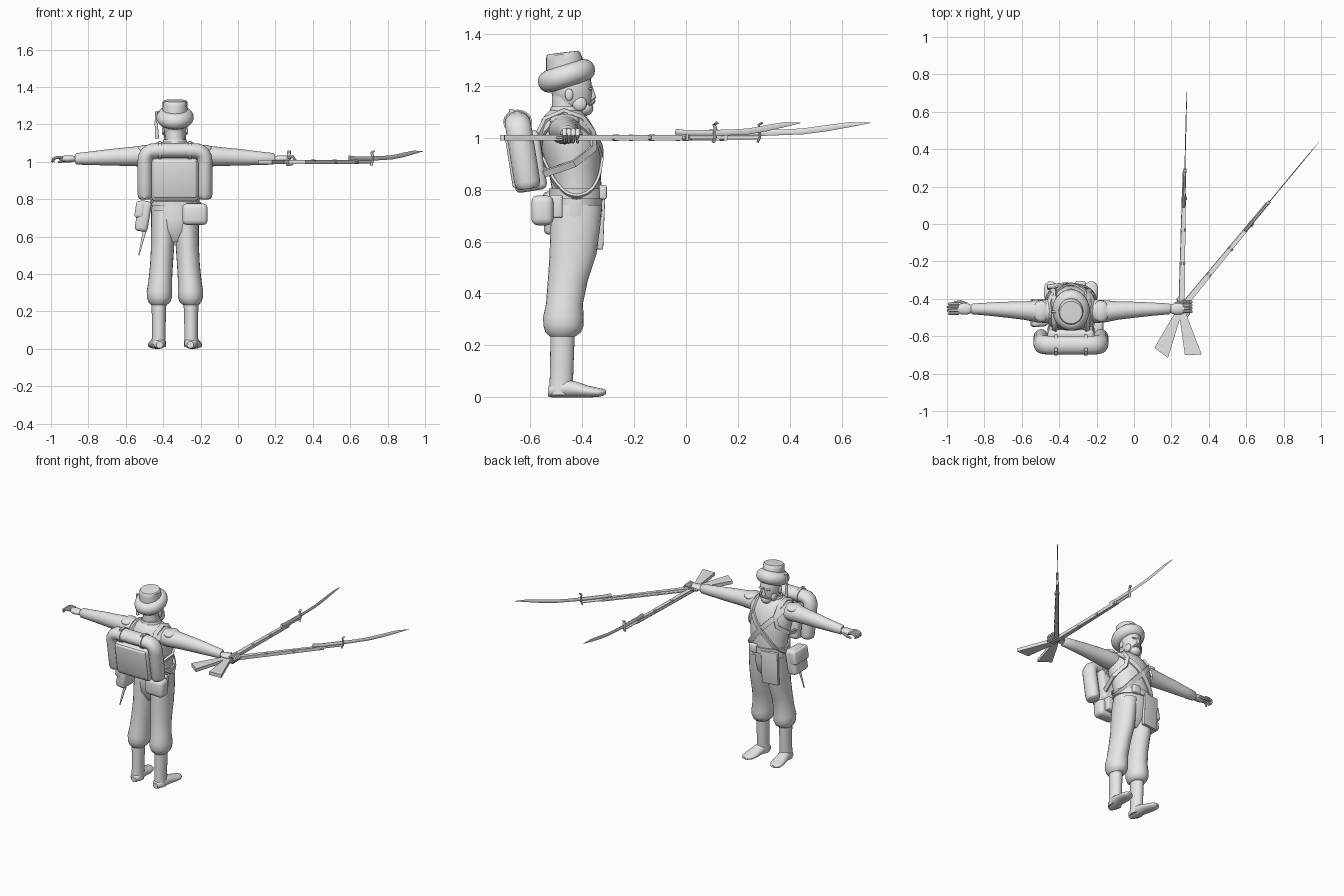
import bpy, bmesh, math
from mathutils import Vector, Matrix

if "Cube" in bpy.data.objects:
    bpy.data.objects.remove(bpy.data.objects["Cube"])

CX = -0.337  # body axis
grey = bpy.data.materials.new("plain grey")
grey.diffuse_color = (0.8, 0.8, 0.8, 1)
grey.use_nodes = True
grey.node_tree.nodes["Principled BSDF"].inputs["Base Color"].default_value = grey.diffuse_color


def finish(name, bm, angle=40):
    bmesh.ops.recalc_face_normals(bm, faces=bm.faces)
    me = bpy.data.meshes.new(name)
    bm.to_mesh(me)
    bm.free()
    me.materials.append(grey)
    me.polygons.foreach_set("use_smooth", [True] * len(me.polygons))
    me.set_sharp_from_angle(angle=math.radians(angle))
    ob = bpy.data.objects.new(name, me)
    bpy.context.collection.objects.link(ob)
    return ob


def skin(bm, rings, closed=False):
    vs = [[bm.verts.new(p) for p in r] for r in rings]
    n = len(vs[0])
    for i in range(len(vs) if closed else len(vs) - 1):
        a, b = vs[i], vs[(i + 1) % len(vs)]
        for j in range(n):
            bm.faces.new((a[j], a[(j + 1) % n], b[(j + 1) % n], b[j]))
    if not closed:
        bm.faces.new(vs[0])
        bm.faces.new(vs[-1])


def loft(name, secs, axis="z", n=24, shear=0, y0=0):
    """Ellipse sections (position, centre 1, centre 2, radius 1, radius 2) along an axis."""
    rings = []
    for t, c1, c2, r1, r2 in secs:
        ring = []
        for k in range(n):
            a = math.tau * k / n
            p, q = c1 + r1 * math.cos(a), c2 + r2 * math.sin(a)
            v = {"x": (t, p, q), "y": (p, t, q), "z": (p, q, t)}[axis]
            ring.append((v[0], v[1], v[2] + shear * (v[1] - y0)))
        rings.append(ring)
    bm = bmesh.new()
    skin(bm, rings)
    return finish(name, bm)


def sweep(name, pts, hint, hw, ht, closed=False, n=12, taper=None):
    """Sweep an ellipse (or a flat band when n is 4); hint(point) gives the thickness direction."""
    pts = [Vector(p) for p in pts]
    rings, m = [], len(pts)
    for i, p in enumerate(pts):
        a = pts[(i - 1) % m] if closed or i else p
        b = pts[(i + 1) % m] if closed or i < m - 1 else p
        t = (b - a).normalized()
        side = t.cross(Vector(hint(p))).normalized()
        up = side.cross(t)
        s = taper[i] if taper else 1
        k = math.sqrt(2) if n == 4 else 1
        rings.append([p + side * (hw * s * k * math.cos(math.tau * (j + .5) / n))
                      + up * (ht * s * k * math.sin(math.tau * (j + .5) / n)) for j in range(n)])
    bm = bmesh.new()
    skin(bm, rings, closed)
    return finish(name, bm)


def box(name, c, size, bevel=0.008, rot=(0, 0, 0)):
    bm = bmesh.new()
    bmesh.ops.create_cube(bm, size=1)
    bmesh.ops.scale(bm, vec=size, verts=bm.verts)
    if bevel:
        bmesh.ops.bevel(bm, geom=bm.edges[:], offset=bevel, segments=3, affect="EDGES", profile=.5)
    m = Matrix.Translation(c)
    for ax, r in zip("XYZ", rot):
        m = m @ Matrix.Rotation(r, 4, ax)
    bm.transform(m)
    return finish(name, bm)


def ball(name, c, r):
    bm = bmesh.new()
    bmesh.ops.create_uvsphere(bm, u_segments=20, v_segments=12, radius=1)
    bm.transform(Matrix.Translation(c) @ Matrix.Diagonal((*r, 1)))
    return finish(name, bm)


UP = lambda p: (0, 0, 1)
BACK = lambda p: (0, 1, 0)

# torso and pelvis
TORSO = [(.72, -.425, .122, .098), (.80, -.42, .120, .096), (.88, -.43, .132, .10), (.96, -.445, .142, .115),
         (1.03, -.46, .14, .11), (1.07, -.465, .12, .09), (1.09, -.465, .095, .075), (1.11, -.462, .055, .056)]
loft("jacket", [(z, CX, y, rx, ry) for z, y, rx, ry in TORSO], n=32)
loft("trouser_seat", [(.57, CX, -.435, .04, .05), (.63, CX, -.43, .11, .09), (.70, CX, -.425, .127, .1),
                      (.79, CX, -.42, .124, .099)], n=32)
loft("collar", [(1.085, CX, -.462, .072, .066), (1.12, CX, -.462, .06, .058)])


def torso_point(a, z, out):
    for lo, hi in zip(TORSO, TORSO[1:]):
        if z <= hi[0] or hi is TORSO[-1]:
            f = (z - lo[0]) / (hi[0] - lo[0])
            y, rx, ry = (lo[i] + f * (hi[i] - lo[i]) for i in (1, 2, 3))
            return (CX + (rx + out) * math.cos(a), y + (ry + out) * math.sin(a), z)


# belt, crossed shoulder straps and knapsack straps
radial = lambda p: p - Vector((CX, -.45, .95))
A = [math.tau * k / 48 for k in range(48)]
sweep("waist_belt", [torso_point(a, .785, .005) for a in A], lambda p: (p.x - CX, p.y + .42, 0), .02, .006, True, 4)
for s in (-1, 1):
    sweep("cross_strap", [torso_point(a, .925 + s * .155 * math.cos(a), .006) for a in A], radial, .016, .005, True, 4)
    x = CX + s * .088
    sweep("pack_strap", [(x, -.565, .86), (x, -.575, 1.0), (x, -.54, 1.07), (x, -.47, 1.10), (x, -.40, 1.075),
                         (x, -.36, 1.02), (CX + s * .105, -.355, .96), (CX + s * .143, -.43, .90),
                         (CX + s * .11, -.55, .86)], radial, .013, .007, n=4)

# legs, boots, feet, arms and shoulder wings
for s in (-1, 1):
    loft("trouser_leg", [(z, CX + s * d, y, rx, ry) for z, d, y, rx, ry in (
        (.235, .085, -.475, .042, .05), (.25, .083, -.473, .058, .068), (.275, .083, -.472, .067, .077),
        (.31, .083, -.472, .068, .078), (.36, .079, -.468, .063, .071), (.45, .072, -.455, .061, .077),
        (.55, .066, -.435, .062, .09), (.65, .063, -.427, .065, .096), (.74, .06, -.42, .064, .097))])
    loft("gaiter", [(z, CX + s * .086, y, rx, ry) for z, y, rx, ry in (
        (.01, -.483, .038, .044), (.06, -.48, .036, .045), (.12, -.478, .036, .045), (.25, -.475, .04, .047))])
    loft("shoe", [(y, CX + s * (.086 + .12 * (y + .5)), cz, rx, rz) for y, cz, rx, rz in (
        (-.532, .022, .018, .018), (-.515, .028, .033, .028), (-.46, .035, .038, .035), (-.42, .03, .04, .03),
        (-.38, .023, .044, .023), (-.34, .019, .04, .018), (-.318, .02, .027, .013), (-.308, .021, .012, .007))], "y")
    loft("sleeve", [(CX + s * d, y, z, ry, rz) for d, y, z, ry, rz in (
        (.07, -.465, 1.03, .055, .05), (.13, -.467, 1.03, .063, .056), (.18, -.467, 1.03, .059, .055),
        (.25, -.463, 1.028, .049, .05), (.35, -.458, 1.024, .042, .044), (.45, -.455, 1.019, .034, .036),
        (.525, -.454, 1.016, .029, .031), (.535, -.454, 1.016, .022, .022))], "x")
    ball("shoulder_wing", (CX + s * .16, -.467, 1.066), (.045, .058, .024))
    ball("palm", (CX + s * .57, -.454, 1.016), (.05, .031, .019))
    # fingers: open hand on one side, closed grip on the other
    for i in range(4):
        y, r = -.478 + i * .017, (.6, .57, .58, .53)[i]
        x0 = CX + s * .60
        tip = .663 - abs(i - 1.5) * .008
        pts = ([(x0, y, 1.022), (CX - .63, y * 1.02 + .009, 1.024), (CX - .65, y * 1.02 + .009, 1.016),
                (CX - tip, y * 1.02 + .009, .998)] if s < 0 else
               [(x0, y + .01, 1.022), (CX + .63, y + .01, 1.028), (CX + .642, y + .01, 1.01),
                (CX + .625, y + .01, .985), (CX + .595, y + .01, .982)])
        sweep("finger", pts, BACK, .009, .009, n=8, taper=[1, 1, .95, .7, .6][:len(pts)])
    sweep("thumb", [(CX + s * .55, -.43, 1.01), (CX + s * .59, -.415, 1.005), (CX + s * .625, -.418, .998)],
          UP, .009, .009, n=8, taper=[1, 1, .6])

# head, face and beard
loft("neck", [(1.08, CX, -.465, .05, .052), (1.2, CX, -.46, .05, .055)])
loft("head", [(1.095, CX, -.405, .02, .025), (1.11, CX, -.42, .04, .05), (1.14, CX, -.437, .055, .073),
              (1.18, CX, -.44, .061, .08), (1.23, CX, -.445, .063, .078), (1.27, CX, -.46, .05, .06)])
loft("nose", [(1.145, CX, -.365, .010, .008), (1.152, CX, -.36, .014, .015), (1.17, CX, -.362, .009, .012),
              (1.2, CX, -.368, .007, .008)], n=10)
ball("beard", (CX, -.389, 1.113), (.036, .032, .03))
for s in (-1, 1):
    sweep("moustache", [(CX, -.356, 1.141), (CX + s * .02, -.359, 1.136), (CX + s * .036, -.372, 1.125)],
          UP, .008, .008, n=8, taper=[1, 1, .4])
    ball("whisker", (CX + s * .045, -.41, 1.13), (.014, .028, .028))
    ball("brow", (CX + s * .025, -.368, 1.188), (.018, .009, .006))
    ball("ear", (CX + s * .062, -.45, 1.165), (.008, .016, .023))

# hat with rolled band, crown and tassel
sweep("hat_roll", [(CX + .058 * math.cos(a), -.46 + .068 * math.sin(a), 1.238 + .022 * math.sin(a)) for a in A],
      lambda p: (0, -.2, 1), .042, .043, True, 16)
loft("hat_crown", [(1.24, CX, -.465, .068, .074), (1.30, CX, -.469, .066, .070), (1.321, CX, -.473, .066, .065),
                   (1.327, CX, -.473, .06, .06), (1.328, CX, -.473, .02, .02)], shear=.12, y0=-.473)
sweep("hat_tassel", [(CX - .07, -.47, 1.27), (CX - .10, -.47, 1.265), (CX - .102, -.47, 1.21),
                     (CX - .098, -.47, 1.17), (CX - .096, -.47, 1.125)], BACK, .01, .01, n=10,
      taper=[.5, .7, .7, 1, 1.1])

# knapsack with horseshoe blanket roll
lean = lambda z: -.648 + (1.06 - z) * .16
path = [(-.16, .803), (-.16, .81), (-.16, .83), (-.16, .92), (-.16, 1.0)]
path += [(-.11 - .05 * math.cos(a), 1.01 + .05 * math.sin(a)) for a in (.3, .8, 1.2)] + [(-.09, 1.06)]
path += [(-x, z) for x, z in reversed(path)]
ends = [.7, .9, 1] + [1] * (len(path) - 6) + [1, .9, .7]
sweep("blanket_roll", [(CX + x, lean(z), z) for x, z in path], BACK, .041, .05, n=18, taper=ends)
box("knapsack", (CX, lean(.91) + .012, .908), (.25, .125, .23), .022, (.158, 0, 0))
box("knapsack_flap", (CX, lean(.91) - .048, .906), (.23, .02, .20), .009, (.158, 0, 0))
for s in (-1, 1):
    sweep("roll_strap", [(CX + s * .08, lean(1.06) + .053 * math.cos(a), 1.06 + .045 * math.sin(a)) for a in A[::3]],
          lambda p: (0, p.y - lean(1.06), p.z - 1.06), .009, .003, True, 4)
    box("roll_buckle", (CX + s * .08, -.672, 1.1), (.018, .018, .02), .004)

# pouches, satchel, scabbard and hanging cloth
box("cartridge_pouch", (CX + .107, -.553, .72), (.135, .085, .115), .025)
box("pouch_bracket", (CX + .10, -.50, .735), (.09, .05, .09), .01)
box("satchel", (CX - .17, -.475, .71), (.07, .145, .165), .02, (0, .16, 0))
box("satchel_flap", (CX - .187, -.475, .745), (.05, .15, .09), .014, (0, .16, 0))
sweep("scabbard", [(CX - .135, -.50, .76), (CX - .16, -.51, .64), (CX - .193, -.525, .50)], BACK, .011, .007,
      n=8, taper=[1, 1, .3])
box("hanging_cloth", (CX - .07, -.332, .68), (.115, .022, .22), .004, (-.04, 0, .12))
box("front_pouch", (CX + .05, -.32, .79), (.055, .03, .055), .008)


# rifles with curved sword bayonets: u along the barrel, v across, w up
def rifle(ox, oy, dx, dy):
    d = Vector((dx, dy, 0)).normalized()
    q = Vector((d.y, -d.x, 0))
    P = lambda u, v, w: Vector((ox, oy, 1.0)) + d * u + q * v + Vector((0, 0, w))
    outline = [(0, .025), (.005, .115), (.2, .034), (.27, .017), (.45, .014), (.86, .009),
               (.86, -.01), (.45, -.013), (.27, -.013), (.2, -.008)]
    bm = bmesh.new()
    lo, hi = ([bm.verts.new(P(u, v, w)) for u, v in outline] for w in (-.011, .011))
    n = len(outline)
    for i in range(n):
        bm.faces.new((lo[i], lo[(i + 1) % n], hi[(i + 1) % n], hi[i]))
    bm.faces.new(lo)
    bm.faces.new(hi)
    finish("rifle_stock", bm)
    sweep("rifle_barrel", [P(.3, -.008, 0), P(.98, -.004, 0)], UP, .008, .008)
    for u in (.48, .66, .83):
        sweep("barrel_band", [P(u, 0, 0), P(u + .016, 0, 0)], UP, .016, .014, n=8)
    sweep("trigger_guard", [P(u, v, 0) for u, v in ((.2, .03), (.22, .045), (.26, .045), (.29, .016))],
          UP, .003, .005, n=6)
    sweep("lock_hammer", [P(.27, 0, .012), P(.28, -.018, .016), P(.30, -.024, .014)], UP, .005, .005, n=6)
    sweep("bayonet_grip", [P(.79, 0, .022), P(.84, 0, .018), P(.98, 0, .018)], UP, .008, .012, n=8)
    sweep("bayonet_guard", [P(.975, 0, -.018), P(.985, 0, .0), P(.985, 0, .035), P(.98, 0, .05), P(.995, 0, .057)],
          lambda p: d, .009, .005, n=8)
    sweep("bayonet_blade", [P(.98, 0, .018), P(1.06, 0, .02), P(1.15, 0, .024), P(1.24, 0, .036),
                            P(1.33, 0, .05), P(1.41, 0, .057)], UP, .003, .012, n=6,
          taper=[1, .9, .95, 1, .8, .1])


rifle(.247, -.70, .025, 1)
rifle(.09, -.646, .638, .77)
